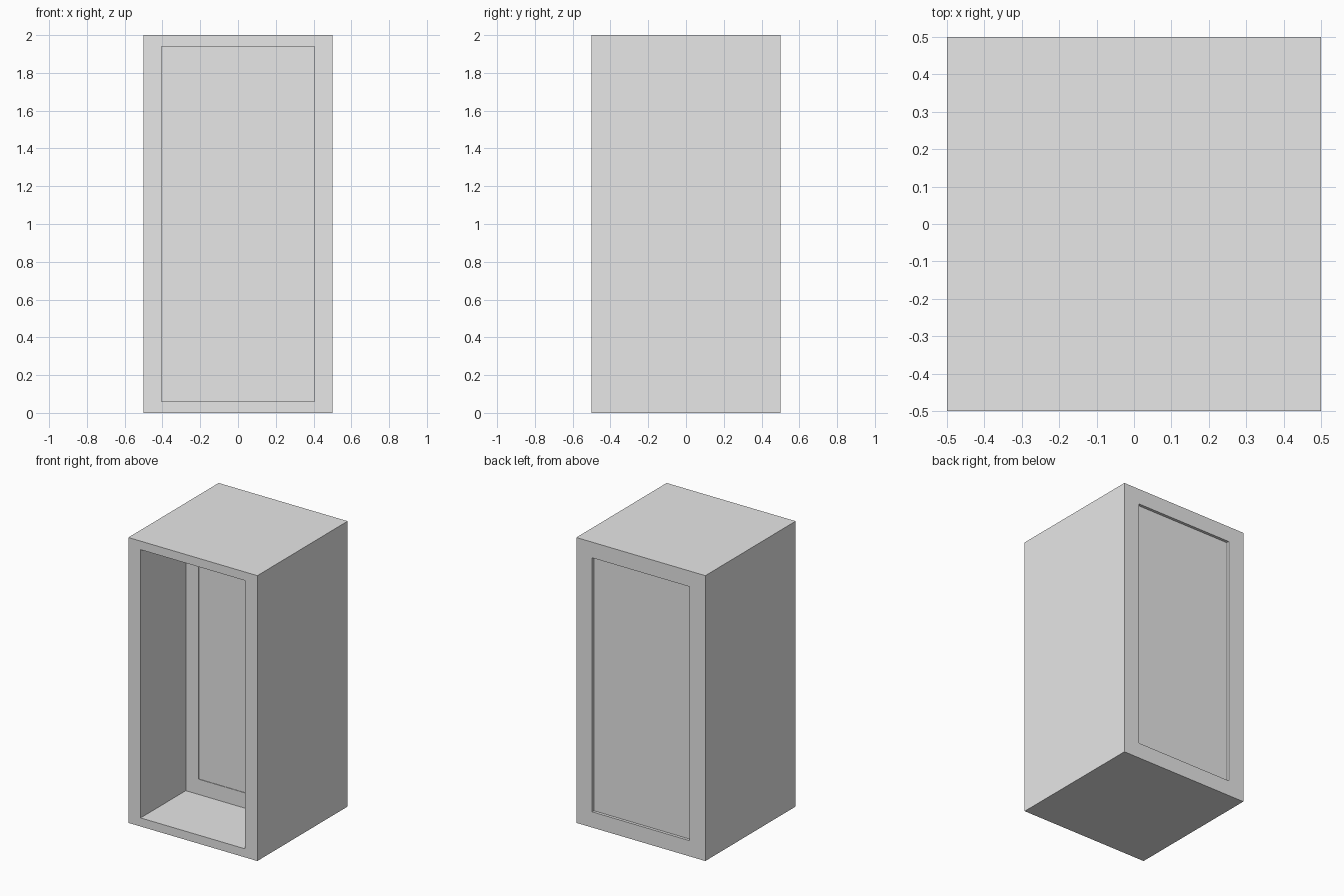
import bpy
import bmesh
from mathutils import Matrix, Vector

if "Cube" in bpy.data.objects:
    bpy.data.objects.remove(bpy.data.objects["Cube"], do_unlink=True)

# Plain grey finish
grey = bpy.data.materials.new("plain_grey")
grey.use_nodes = True
colour = (0.8, 0.8, 0.8, 1)
grey.diffuse_color = colour
grey.node_tree.nodes["Principled BSDF"].inputs["Base Color"].default_value = colour


def step(bm, face, half_width, margin, y):
    """Inset a face, then place its corners as a rectangle at depth y."""
    bmesh.ops.inset_individual(bm, faces=[face], thickness=0.01)
    for v in face.verts:
        v.co = Vector((half_width if v.co.x > 0 else -half_width, y,
                       2 - margin if v.co.z > 1 else margin))


bm = bmesh.new()
bmesh.ops.create_cube(bm, size=1, matrix=Matrix.Translation((0, 0, 1))
                      @ Matrix.Diagonal((1, 1, 2, 1)))
bm.normal_update()
front = next(f for f in bm.faces if f.normal.y < -0.9)
back = next(f for f in bm.faces if f.normal.y > 0.9)

# Open compartment, with a shallow panel in its rear wall
step(bm, front, 0.405, 0.06, -0.5)
step(bm, front, 0.405, 0.06, 0.0)
step(bm, front, 0.305, 0.167, 0.0)
step(bm, front, 0.305, 0.167, 0.004)

# Recessed back panel
step(bm, back, 0.378, 0.11, 0.5)
step(bm, back, 0.378, 0.11, 0.48)

mesh = bpy.data.meshes.new("cabinet_body")
bm.to_mesh(mesh)
bm.free()
mesh.materials.append(grey)
cabinet = bpy.data.objects.new("cabinet_body", mesh)
bpy.context.collection.objects.link(cabinet)
